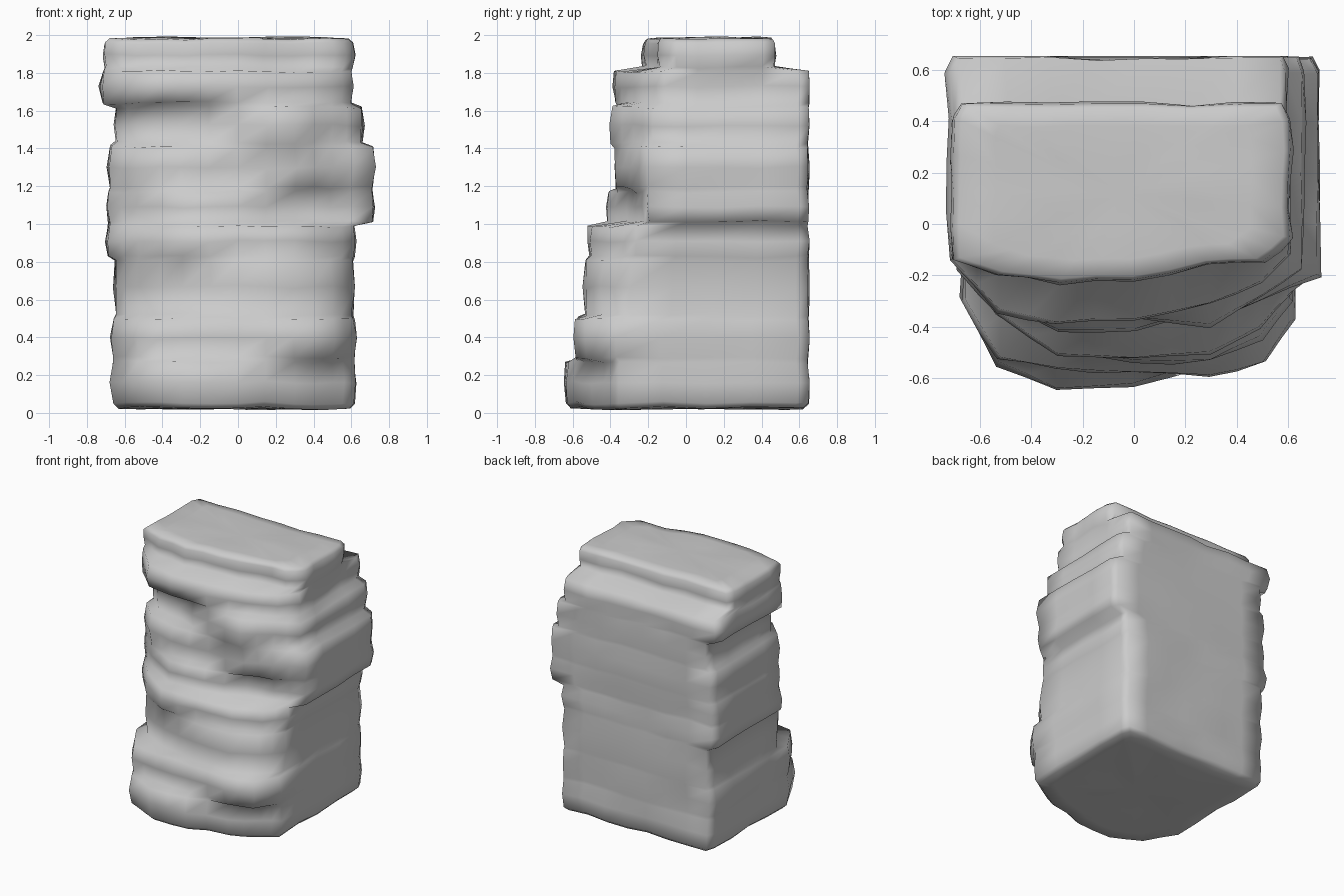
import bpy, bmesh
from mathutils import Vector, noise

if "Cube" in bpy.data.objects:
    bpy.data.objects.remove(bpy.data.objects["Cube"])

# Rock strata: z0, z1, left x, right x, back y, left corner y,
# front y at five stations from left to right, right corner y
STRATA = [
    (0.04, 0.28, -0.66, 0.62, 0.65, -0.28, -0.54, -0.65, -0.63, -0.54, -0.44, -0.36),
    (0.28, 0.51, -0.66, 0.62, 0.65, -0.30, -0.52, -0.57, -0.58, -0.59, -0.54, -0.38),
    (0.51, 0.82, -0.65, 0.61, 0.65, -0.18, -0.36, -0.48, -0.54, -0.53, -0.44, -0.30),
    (0.82, 1.00, -0.69, 0.62, 0.65, -0.17, -0.36, -0.51, -0.52, -0.50, -0.40, -0.28),
    (1.00, 1.18, -0.69, 0.72, 0.65, -0.16, -0.30, -0.42, -0.42, -0.31, -0.26, -0.20),
    (1.18, 1.42, -0.68, 0.72, 0.65, -0.16, -0.30, -0.38, -0.36, -0.38, -0.30, -0.20),
    (1.42, 1.63, -0.65, 0.66, 0.65, -0.12, -0.22, -0.28, -0.37, -0.40, -0.28, -0.18),
    (1.63, 1.82, -0.72, 0.60, 0.65, -0.15, -0.33, -0.38, -0.38, -0.31, -0.23, -0.12),
    (1.82, 1.97, -0.71, 0.61, 0.47, -0.14, -0.20, -0.23, -0.21, -0.15, -0.14, -0.05),
]
STATIONS = (-0.53, -0.30, 0.0, 0.30, 0.50)


def outline(row):
    """Plan outline of one stratum, with evenly divided edges."""
    _, _, xl, xr, yb, yl, *front, yr = row
    pts = [(xl * 0.96, yb), (xl, yb - 0.06), (xl, yl)]
    pts += list(zip(STATIONS, front))
    pts += [(xr, yr), (xr, yb - 0.06), (xr * 0.96, yb)]
    steps = [1, 4, 2, 2, 2, 2, 2, 2, 4, 1, 7]
    ring = []
    for i, n in enumerate(steps):
        a, b = Vector(pts[i]), Vector(pts[(i + 1) % len(pts)])
        ring += [a.lerp(b, k / n) for k in range(n)]
    return ring


def add_ring(bm, ring, z, scale=1.0, rough=0.014):
    c = sum(ring, Vector((0, 0))) / len(ring)
    out = []
    for p in ring:
        q = c + (p - c) * scale
        v = Vector((q.x, q.y, z))
        n = noise.noise_vector(v * 4.3 + Vector((7, 3, 1)))
        v += Vector((n.x * rough, n.y * rough, n.z * 0.016))
        v.y = min(v.y, 0.655)
        out.append(bm.verts.new(v))
    return out


bm = bmesh.new()
outlines = [outline(r) for r in STRATA]
rings = []
# underside
for s, z in ((0.4, 0.025), (0.8, 0.02), (0.95, 0.025)):
    rings.append(add_ring(bm, outlines[0], z, s))
# stacked layers, each with a lower, middle and upper ring
for row, ring in zip(STRATA, outlines):
    z0, z1 = row[:2]
    rings.append(add_ring(bm, ring, z0 + 0.012, 0.99))
    rings.append(add_ring(bm, ring, (z0 + z1) / 2, 1.005, 0.025))
    rings.append(add_ring(bm, ring, z1 - 0.012, 0.99))
# crown
for s, z in ((0.95, 1.98), (0.75, 1.985), (0.4, 1.985)):
    rings.append(add_ring(bm, outlines[-1], z, s))

for a, b in zip(rings, rings[1:]):
    n = len(a)
    for i in range(n):
        j = (i + 1) % n
        bm.faces.new((a[i], a[j], b[j], b[i]))
for ring in (rings[0], rings[-1]):
    mid = bm.verts.new(sum((v.co for v in ring), Vector()) / len(ring))
    for i in range(len(ring)):
        bm.faces.new((ring[i], ring[(i + 1) % len(ring)], mid))
bmesh.ops.recalc_face_normals(bm, faces=bm.faces)

mesh = bpy.data.meshes.new("layered_rock")
bm.to_mesh(mesh)
bm.free()
mesh.shade_smooth()
rock = bpy.data.objects.new("layered_rock", mesh)
bpy.context.collection.objects.link(rock)
